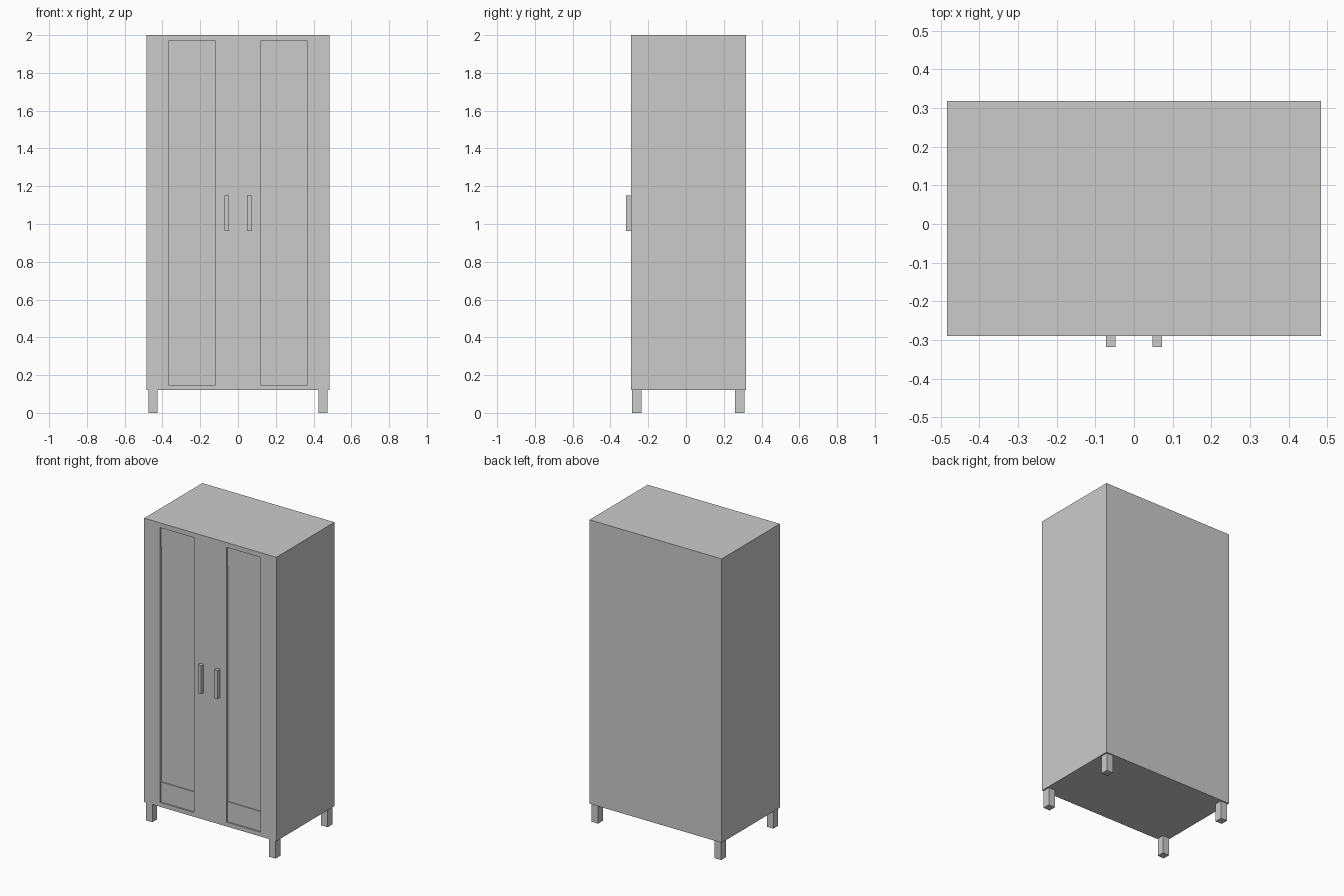
import bpy
import bmesh
from mathutils import Vector

default_cube = bpy.data.objects.get("Cube")
if default_cube:
    bpy.data.objects.remove(default_cube, do_unlink=True)

# Single painted finish
GREY = (0.6, 0.6, 0.6, 1.0)
paint = bpy.data.materials.new("grey_paint")
paint.use_nodes = True
paint.diffuse_color = GREY
paint.node_tree.nodes["Principled BSDF"].inputs["Base Color"].default_value = GREY


def box_mesh(low, high):
    """Return a bmesh box spanning two opposite corners."""
    bm = bmesh.new()
    bmesh.ops.create_cube(bm, size=1)
    low, high = Vector(low), Vector(high)
    for v in bm.verts:
        v.co = (low + high) / 2 + v.co * (high - low)
    return bm


def add_object(name, bm):
    bmesh.ops.recalc_face_normals(bm, faces=bm.faces)
    mesh = bpy.data.meshes.new(name)
    bm.to_mesh(mesh)
    bm.free()
    mesh.materials.append(paint)
    obj = bpy.data.objects.new(name, mesh)
    bpy.context.collection.objects.link(obj)
    return obj


FRONT, BACK = -0.29, 0.318
BASE, TOP = 0.12, 2.0
HALF_WIDTH = 0.484
PANEL_X = (0.12, 0.368)
PANEL_Z = (0.148, 0.28, 1.842, 1.968)

# Cabinet body, with panel outlines scored into the front only
body = box_mesh((-HALF_WIDTH, FRONT, BASE), (HALF_WIDTH, BACK, TOP))


def front_faces():
    return [f for f in body.faces if all(abs(v.co.y - FRONT) < 1e-5 for v in f.verts)]


def score(point, normal):
    faces = front_faces()
    edges = {e for f in faces for e in f.edges}
    verts = {v for f in faces for v in f.verts}
    bmesh.ops.bisect_plane(body, geom=faces + list(edges) + list(verts),
                           plane_co=point, plane_no=normal)


for x in PANEL_X:
    for side in (-1, 1):
        score((side * x, 0, 0), (1, 0, 0))
for z in PANEL_Z:
    score((0, 0, z), (0, 0, 1))


def push_in(faces, depth):
    result = bmesh.ops.extrude_face_region(body, geom=faces)["geom"]
    if faces[0].is_valid:
        bmesh.ops.delete(body, geom=faces, context="FACES")
    for item in result:
        if isinstance(item, bmesh.types.BMVert):
            item.co.y += depth
    return [f for f in result if isinstance(f, bmesh.types.BMFace)]


# Recessed door panels, each with a deeper middle field
for side in (-1, 1):
    panel = []
    for f in front_faces():
        c = f.calc_center_median()
        if PANEL_X[0] < side * c.x < PANEL_X[1] and PANEL_Z[0] < c.z < PANEL_Z[-1]:
            panel.append(f)
    floor = push_in(panel, 0.01)
    middle = [f for f in floor if PANEL_Z[1] < f.calc_center_median().z < PANEL_Z[2]]
    push_in(middle, 0.006)

add_object("cabinet_body", body)

# Legs and handles, mirrored left and right
for side, label in ((1, "left"), (-1, "right")):
    for row, y0, y1 in (("front", -0.285, -0.236), ("back", 0.26, 0.31)):
        add_object(f"{row}_{label}_leg",
                   box_mesh((side * 0.451 - 0.024, y0, 0), (side * 0.451 + 0.024, y1, BASE)))
    add_object(f"{label}_handle",
               box_mesh((side * 0.06 - 0.012, -0.318, 0.962), (side * 0.06 + 0.012, FRONT, 1.15)))
